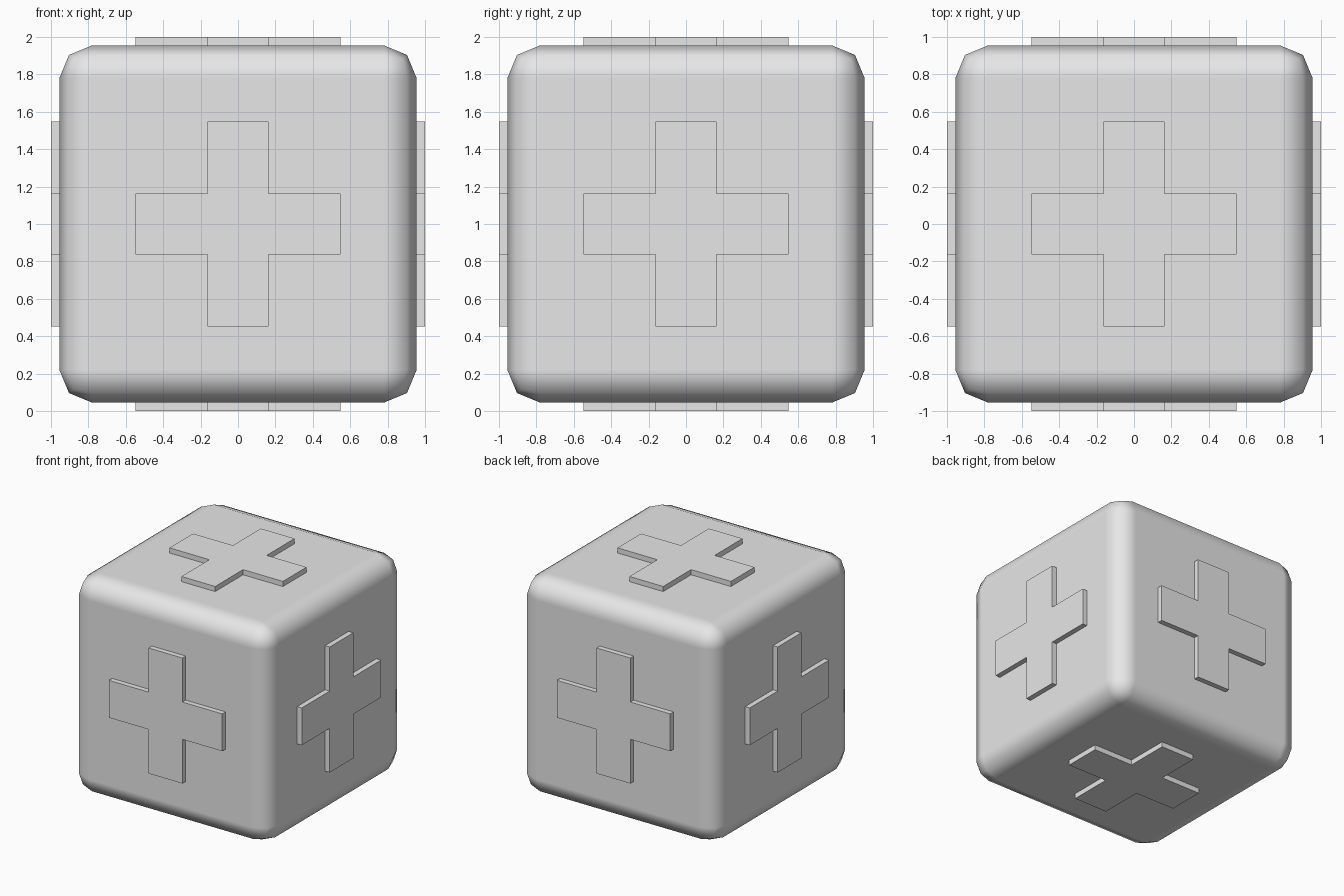
import bpy
import bmesh
from math import pi
from mathutils import Matrix, Vector

default = bpy.data.objects.get("Cube")
if default:
    bpy.data.objects.remove(default, do_unlink=True)

BODY = 0.955      # half size of the block
ROUND = 0.175     # edge radius
ARM = 0.548       # half length of a cross
WIDTH = 0.163     # half width of a cross arm
CENTRE = Matrix.Translation((0, 0, 1))

grey = bpy.data.materials.new("light_grey")
grey.use_nodes = True
colour = (0.8, 0.8, 0.8, 1)
grey.diffuse_color = colour
grey.node_tree.nodes["Principled BSDF"].inputs["Base Color"].default_value = colour


def add_object(name, bm):
    bmesh.ops.recalc_face_normals(bm, faces=bm.faces)
    mesh = bpy.data.meshes.new(name)
    bm.to_mesh(mesh)
    bm.free()
    mesh.materials.append(grey)
    obj = bpy.data.objects.new(name, mesh)
    bpy.context.collection.objects.link(obj)
    return obj


# Rounded block: flat sides with smoothly shaded edges
bm = bmesh.new()
bmesh.ops.create_cube(bm, size=2 * BODY, matrix=CENTRE)
for face in bm.faces:
    face.smooth = True
block = add_object("block", bm)
bevel = block.modifiers.new("rounded_edges", "BEVEL")
bevel.width = ROUND
bevel.segments = 2
bevel.limit_method = "NONE"
bevel.harden_normals = True


# Raised cross: one quarter of the outline, turned four times
def add_cross(name, turn):
    bm = bmesh.new()
    corners = []
    for i in range(4):
        spin = Matrix.Rotation(i * pi / 2, 3, "Z")
        for x, y in ((WIDTH, WIDTH), (WIDTH, ARM), (-WIDTH, ARM)):
            corners.append(bm.verts.new(spin @ Vector((x, y, BODY - 0.02))))
    base = bm.faces.new(corners)
    top = bmesh.ops.extrude_face_region(bm, geom=[base], use_keep_orig=True)["geom"]
    for vert in top:
        if isinstance(vert, bmesh.types.BMVert):
            vert.co.z = 1
    bmesh.ops.transform(bm, matrix=CENTRE @ turn, verts=bm.verts)
    add_object(name, bm)


# One cross on each side of the block
for name, angle, axis in (
    ("top_cross", 0, "X"),
    ("bottom_cross", pi, "X"),
    ("front_cross", pi / 2, "X"),
    ("back_cross", -pi / 2, "X"),
    ("left_cross", pi / 2, "Y"),
    ("right_cross", -pi / 2, "Y"),
):
    add_cross(name, Matrix.Rotation(angle, 4, axis))
